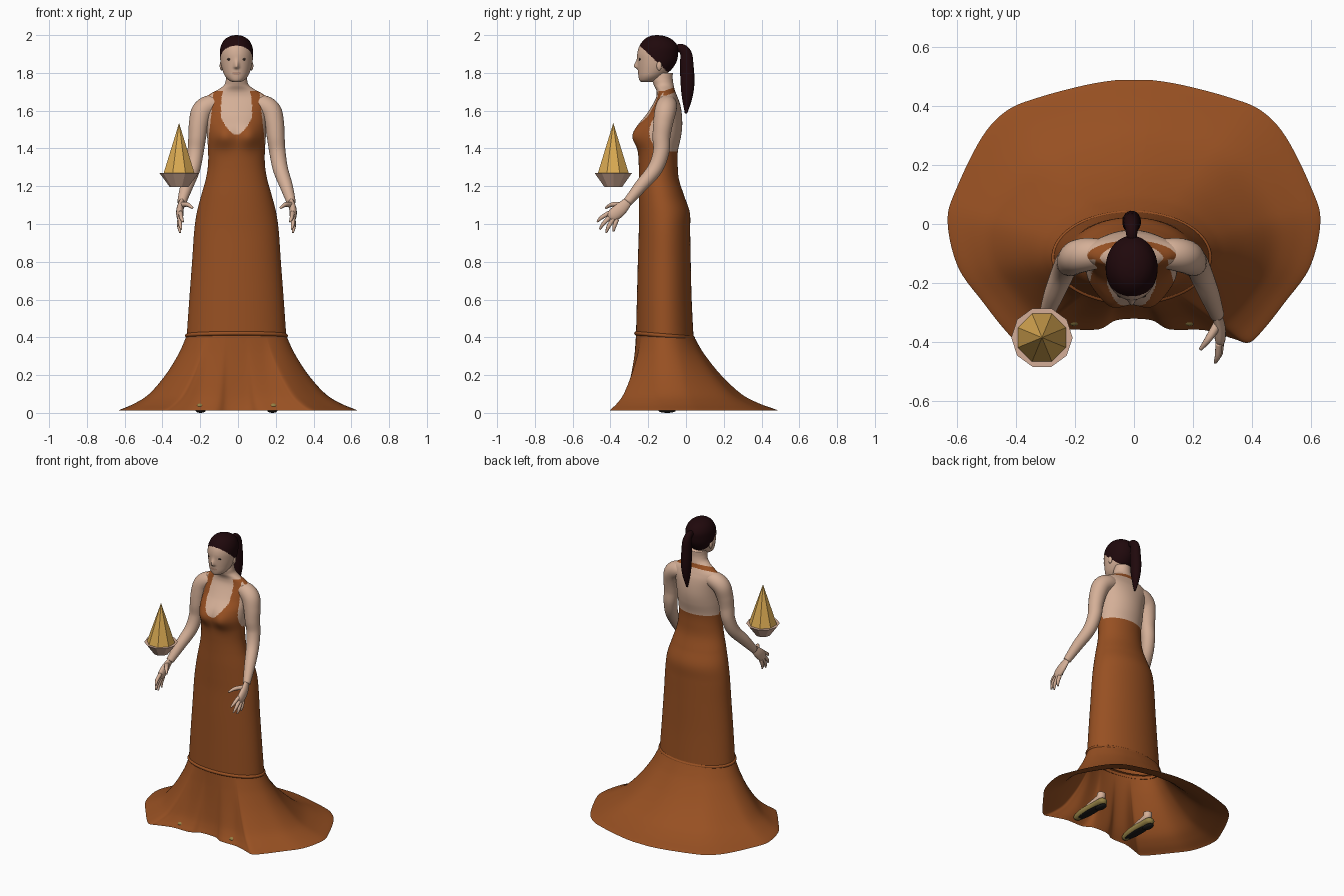
import bpy, bmesh, math
from mathutils import Vector

cube = bpy.data.objects.get("Cube")
if cube:
    bpy.data.objects.remove(cube)

CX = -0.008  # the figure stands slightly off the centre line


def material(name, r, g, b):
    m = bpy.data.materials.new(name)
    m.use_nodes = True
    m.diffuse_color = (r, g, b, 1)
    bsdf = next(n for n in m.node_tree.nodes if n.type == 'BSDF_PRINCIPLED')
    bsdf.inputs["Base Color"].default_value = (r, g, b, 1)
    bsdf.inputs["Roughness"].default_value = 0.8
    return m


SKIN = material("skin", .66, .43, .31)
DRESS = material("rust dress", .31, .08, .016)
HAIR = material("dark hair", .014, .0025, .0035)
GOLD = material("gold", .70, .40, .085)
BOWL = material("beige bowl", .66, .42, .31)
SHOE = material("olive shoe", .30, .22, .06)
SOLE = material("black sole", .012, .011, .01)
LIPS = material("lips", .52, .3, .21)
EYE = material("dark eye", .03, .018, .014)


def spline(pts, n):
    """Smooth path through tuples of any length."""
    out = []
    for i in range(len(pts) - 1):
        a, b, c, d = (pts[min(max(i + k, 0), len(pts) - 1)] for k in (-1, 0, 1, 2))
        for s in range(n):
            t = s / n
            out.append(tuple(
                q + t / 2 * (r - p + t * (2 * p - 5 * q + 4 * r - w + t * (3 * (q - r) + w - p)))
                for p, q, r, w in zip(a, b, c, d)))
    return out + [tuple(pts[-1])]


def finish(name, bm, mats, rule=None, smooth=True):
    bmesh.ops.recalc_face_normals(bm, faces=bm.faces)
    for f in bm.faces:
        f.smooth = smooth
        if rule:
            f.material_index = rule(f.calc_center_median())
    me = bpy.data.meshes.new(name)
    bm.to_mesh(me)
    bm.free()
    for m in mats:
        me.materials.append(m)
    ob = bpy.data.objects.new(name, me)
    ob.location.x = CX
    bpy.context.scene.collection.objects.link(ob)
    return ob


def bridge(name, rings, mats, rule=None, caps=(True, True)):
    """Join equal closed rings of points into one surface."""
    bm = bmesh.new()
    rows = [[bm.verts.new(p) for p in ring] for ring in rings]
    n = len(rows[0])
    for a, b in zip(rows, rows[1:]):
        for i in range(n):
            j = (i + 1) % n
            bm.faces.new((a[i], a[j], b[j], b[i]))
    for row, cap in zip((rows[0], rows[-1]), caps):
        if cap:
            bm.faces.new(row)
    return finish(name, bm, mats, rule)


def section(a, z, w, front, back):
    """Point on an oval body section."""
    return Vector((math.cos(a) * w, (front + back + math.sin(a) * (back - front)) / 2, z))


def loft(name, profile, mats, rule=None, shape=lambda p: p, segs=96, steps=8,
         caps=(True, True)):
    """Profile rows: height, half width, front y, back y."""
    rings = [[shape(section(math.tau * i / segs, *row)) for i in range(segs)]
             for row in spline(profile, steps)]
    return bridge(name, rings, mats, rule, caps)


def tube(name, pts, mat, side=1, flat=(1, 1, 1), segs=20, steps=6):
    """Path rows: x, y, z, radius; side -1 mirrors it."""
    path = spline(pts, steps)
    pos = [Vector((p[0] * side, p[1], p[2])) for p in path]
    rings = []
    normal = None
    for i, (c, p) in enumerate(zip(pos, path)):
        t = (pos[min(i + 1, len(pos) - 1)] - pos[max(i - 1, 0)]).normalized()
        normal = normal or t.orthogonal()
        normal = (normal - t * normal.dot(t)).normalized()
        other = t.cross(normal)
        ring = []
        for k in range(segs):
            a = math.tau * k / segs
            off = (normal * math.cos(a) + other * math.sin(a)) * p[3]
            ring.append(c + Vector([u * v for u, v in zip(off, flat)]))
        rings.append(ring)
    return bridge(name, rings, [mat])


def blob(name, centre, size, mat):
    bm = bmesh.new()
    bmesh.ops.create_uvsphere(bm, u_segments=20, v_segments=12, radius=1)
    bmesh.ops.scale(bm, vec=size, verts=bm.verts)
    bmesh.ops.translate(bm, vec=centre, verts=bm.verts)
    return finish(name, bm, [mat])


# Torso with the fitted gown: low back, scooped front and halter straps
def bust(p):
    if p.y < -.14:
        d = ((abs(p.x) - .07) / .05) ** 2 + ((p.z - 1.465) / .06) ** 2
        p.y -= .024 * math.exp(-d)
    return p


def gown_rule(c):
    x = abs(c.x)
    if c.z < 1.385:
        return 1
    if c.z < 1.5 and c.y > -.13 - .4 * (c.z - 1.385):
        return 0
    if c.y > -.12:
        return int(abs(c.z - 1.71 - .35 * (c.y + .06)) < .014)
    scoop = .082 * math.sqrt(min(1, max(0, c.z - 1.475) / .09)) - max(0, c.z - 1.66) * .25
    return int(c.z < 1.705 and scoop <= x < .15 - .1 * (c.z - 1.42))


loft("torso_and_gown", [
    (.40, .264, -.265, .04), (.6, .25, -.26, .03), (.8, .235, -.255, .025),
    (.96, .224, -.25, .022), (1.06, .21, -.25, .02), (1.15, .187, -.25, -.01),
    (1.235, .163, -.249, -.037), (1.31, .151, -.25, -.044), (1.385, .15, -.255, -.043),
    (1.46, .155, -.27, -.027), (1.52, .155, -.255, -.02), (1.58, .155, -.21, -.022),
    (1.63, .165, -.178, -.03), (1.665, .165, -.16, -.042), (1.69, .137, -.155, -.052),
    (1.71, .1, -.158, -.06), (1.735, .066, -.17, -.065), (1.765, .056, -.178, -.07),
    (1.8, .052, -.17, -.07)],
    [SKIN, DRESS], gown_rule, bust, segs=200, steps=13, caps=(False, True))

# Raised seam, tilted down towards the back
seam = loft("gown_seam", [
    (.386, .252, -.255, .03), (.393, .268, -.27, .045), (.401, .272, -.274, .048),
    (.409, .268, -.27, .045), (.416, .252, -.255, .03)], [DRESS], steps=4,
    caps=(False, False))
seam.rotation_euler.x = -.08
seam.location.y = -.033

# Flared skirt running from the seam out to the trailing hem
half = [(.06, .488), (.16, .472), (.32, .43), (.43, .385), (.515, .295), (.602, .12),
        (.632, .01), (.597, -.145), (.512, -.265), (.437, -.36), (.39, -.402), (.34, -.39),
        (.24, -.36), (.12, -.357), (.055, -.325)]
hem = spline(half + [(-x, y) for x, y in reversed(half)], 5)
MID = -.1125
rings = []
for z, t in spline([(.41, 0), (.36, .06), (.3, .145), (.2, .325), (.1, .565),
                    (.05, .775), (.02, .96), (.012, 1)], 4):
    ring = []
    for x, y in hem:
        a = math.atan2((y - MID) / .152, x / .264)
        top = section(a, z, .264, -.265, .04)
        ring.append(top.lerp(Vector((x - CX, y, z)), t))
    rings.append(ring)
bridge("flared_skirt", rings, [DRESS], caps=(False, False))


# Head with the swept-back hair, the nose and lips worked into the face
def nose(p):
    if p.y < -.18:
        height = .03 if p.z > 1.833 else .01
        p.y -= .02 * math.exp(-(p.x / .013) ** 2 - ((p.z - 1.833) / height) ** 2)
    return p


def head_rule(c):
    if c.z > 1.94 - (c.y + .24) * .95:
        return 1
    mouth = (c.x / .024) ** 2 + ((c.z - 1.798) / .008) ** 2
    return 2 if c.y < -.2 and mouth < 1 else 0


loft("head", [
    (1.752, .022, -.238, -.18), (1.762, .042, -.247, -.15), (1.785, .062, -.252, -.115),
    (1.82, .076, -.255, -.075), (1.86, .085, -.257, -.05), (1.9, .088, -.258, -.042),
    (1.935, .085, -.25, -.042), (1.965, .072, -.232, -.06), (1.985, .052, -.21, -.088),
    (1.996, .028, -.185, -.12), (2, .004, -.158, -.15)],
    [SKIN, HAIR, LIPS], head_rule, nose, segs=140, steps=12)
tube("ponytail", [
    (0, -.06, 1.925, .018), (0, -.025, 1.93, .024), (0, 0, 1.9, .031), (0, .004, 1.84, .036),
    (0, .008, 1.75, .037), (0, .006, 1.67, .028), (0, 0, 1.585, .006)], HAIR, flat=(.85, 1, 1))
for side, label in ((1, "left"), (-1, "right")):
    blob(label + "_eye", (side * .034, -.243, 1.872), (.015, .007, .007), EYE)
    blob(label + "_ear", (side * .08, -.142, 1.838), (.009, .014, .025), SKIN)

# Arms and hands
fingers = {
    "index": ((.296, -.405, 1.06), (.283, -.47, 1.012)),
    "middle": ((.3, -.397, 1.042), (.292, -.457, .972)),
    "ring": ((.301, -.383, 1.03), (.298, -.423, .953)),
    "little": ((.301, -.365, 1.025), (.3, -.383, .96)),
}
for side, label in ((1, "left"), (-1, "right")):
    tube(label + "_arm", [
        (.08, -.1, 1.63, .045), (.14, -.102, 1.627, .055), (.182, -.11, 1.595, .057),
        (.2, -.122, 1.53, .052), (.208, -.13, 1.46, .047), (.217, -.132, 1.38, .043),
        (.233, -.165, 1.29, .04), (.264, -.24, 1.2, .034), (.29, -.31, 1.115, .024)],
        SKIN, side, segs=28, steps=8)
    tube(label + "_palm", [
        (.285, -.295, 1.133, .02), (.298, -.345, 1.08, .034), (.3, -.385, 1.047, .034),
        (.299, -.402, 1.032, .022)], SKIN, side, (.55, 1, 1))
    for finger, (base, tip) in fingers.items():
        mid = Vector(base).lerp(Vector(tip), .6) + Vector((.004, -.003, .003))
        tube(f"{label}_{finger}_finger", [(*base, .012), (*mid, .0105), (*tip, .005)],
             SKIN, side, segs=10)
    tube(label + "_thumb", [(.292, -.34, 1.1, .016), (.26, -.39, 1.103, .012),
                            (.233, -.425, 1.085, .006)], SKIN, side, segs=10)

    # Feet and shoes under the skirt
    tube(label + "_shoe", [
        (.195, -.343, .03, .008), (.195, -.325, .034, .025), (.192, -.25, .042, .036),
        (.19, -.15, .044, .032), (.19, -.08, .044, .03), (.19, -.06, .044, .01)],
        SHOE, side, (1, 1, .75))
    blob(label + "_sole", (side * .192, -.2, .019), (.029, .125, .007), SOLE)
    blob(label + "_heel", (side * .19, -.1, .012), (.026, .045, .012), SOLE)
    tube(label + "_foot", [
        (.192, -.25, .052, .022), (.19, -.18, .064, .026), (.188, -.11, .078, .028),
        (.187, -.1, .11, .026)], SKIN, side)


# Floating lamp: faceted flame over a faceted bowl
def facet_cone(name, sides, low, high, r_low, r_high, mat):
    bm = bmesh.new()
    bmesh.ops.create_cone(bm, cap_ends=True, segments=sides, radius1=r_low, radius2=r_high,
                          depth=high - low)
    ob = finish(name, bm, [mat], smooth=False)
    ob.location = (-.312, -.385, (low + high) / 2)
    ob.rotation_euler.z = math.pi / sides


facet_cone("lamp_bowl", 10, 1.197, 1.27, .05, .104, BOWL)
facet_cone("lamp_flame", 8, 1.27, 1.535, .088, 0, GOLD)
